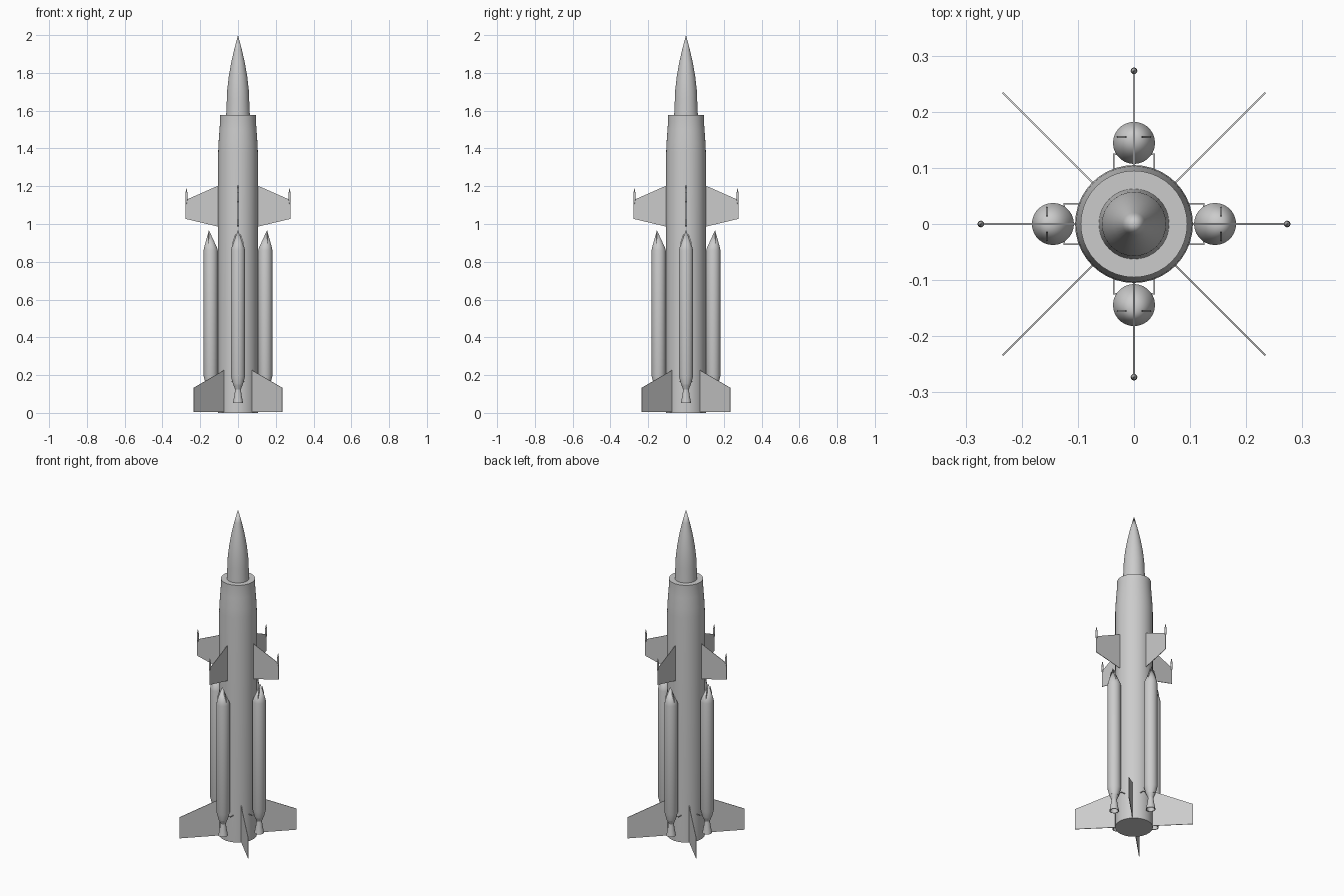
import bpy, bmesh, math
from mathutils import Matrix, Vector

if "Cube" in bpy.data.objects:
    bpy.data.objects.remove(bpy.data.objects["Cube"])

grey = bpy.data.materials.new("light grey")
grey.diffuse_color = (0.6, 0.6, 0.6, 1)
grey.use_nodes = True
grey.node_tree.nodes["Principled BSDF"].inputs["Base Color"].default_value = grey.diffuse_color


def finish(name, bm, angle=0.0, smooth=False):
    bmesh.ops.remove_doubles(bm, verts=bm.verts, dist=1e-5)
    bmesh.ops.recalc_face_normals(bm, faces=bm.faces)
    me = bpy.data.meshes.new(name)
    bm.to_mesh(me)
    bm.free()
    me.materials.append(grey)
    ob = bpy.data.objects.new(name, me)
    bpy.context.collection.objects.link(ob)
    ob.rotation_euler.z = angle
    if smooth:
        bpy.ops.object.select_all(action='DESELECT')
        bpy.context.view_layer.objects.active = ob
        ob.select_set(True)
        bpy.ops.object.shade_smooth_by_angle(angle=math.radians(25))
    return ob


def lathe(name, profile, sides=32, angle=0.0):
    """Revolve (radius, z, optional x centre) points about z."""
    bm = bmesh.new()
    rings = []
    for p in profile:
        r, z = p[:2]
        cx = p[2] if len(p) > 2 else 0.0
        rings.append([bm.verts.new((cx + r * math.cos(2 * math.pi * i / sides),
                                    r * math.sin(2 * math.pi * i / sides), z))
                      for i in range(sides)])
    for a, b in zip(rings, rings[1:]):
        for i in range(sides):
            j = (i + 1) % sides
            bm.faces.new((a[i], a[j], b[j], b[i]))
    return finish(name, bm, angle, True)


def plate(name, outline, thick, angle, axis='x', offset=0.0):
    """Thin flat plate; outline is (u, z), u runs along x or y."""
    bm = bmesh.new()
    sides = []
    for t in (-thick / 2, thick / 2):
        sides.append([bm.verts.new((u, t, z) if axis == 'x' else (offset + t, u, z))
                      for u, z in outline])
    bm.faces.new(sides[0])
    bm.faces.new(sides[1][::-1])
    n = len(outline)
    for i in range(n):
        j = (i + 1) % n
        bm.faces.new((sides[0][i], sides[0][j], sides[1][j], sides[1][i]))
    return finish(name, bm, angle)


def bracket(name, z, angle):
    """Square U-shaped strut holding a booster to the body."""
    bm = bmesh.new()
    w = 0.003
    for c, s in (((0.112, 0.036, z), (0.028, w, w)),
                 ((0.112, -0.036, z), (0.028, w, w)),
                 ((0.1245, 0, z), (w, 0.075, w))):
        bmesh.ops.create_cube(bm, size=1, matrix=Matrix.Translation(Vector(c)) @ Matrix.Diagonal((*s, 1)))
    return finish(name, bm, angle)


# Main body and nose
lathe("main_body", [(0, 0), (0.105, 0), (0.105, 1.38), (0.103, 1.43), (0.098, 1.50),
                    (0.095, 1.54), (0.095, 1.577), (0, 1.577)], 40)
lathe("nose_cone", [(0, 1.57), (0.063, 1.57), (0.059, 1.66), (0.057, 1.71), (0.049, 1.78),
                    (0.037, 1.85), (0.020, 1.925), (0, 2.0)], 32)

for k in range(4):
    a = k * math.pi / 2
    # Upper wings with tip pods
    plate("upper_wing", [(0.10, 1.205), (0.277, 1.127), (0.277, 1.027), (0.10, 0.985)], 0.003, a)
    lathe("wing_tip_pod", [(0, 1.10, 0.273), (0.004, 1.115, 0.273), (0.006, 1.14, 0.273),
                           (0.005, 1.165, 0.273), (0, 1.192, 0.273)], 12, a)
    # Lower fins on the diagonals
    plate("tail_fin", [(0.10, 0.228), (0.331, 0.133), (0.331, 0.004), (0.10, 0.004)],
          0.003, a + math.pi / 4)
    # Booster: tank with slanted nose, tapered foot, hollow nozzle
    c = 0.1445
    lathe("booster", [(0, 0.15, c), (0.026, 0.15, c), (0.0375, 0.195, c), (0.0375, 0.86, c),
                      (0.034, 0.875, c + 0.001), (0, 0.968, c + 0.0095)], 28, a)
    lathe("booster_nozzle", [(0.026, 0.152, c), (0.015, 0.125, c), (0.019, 0.095, c),
                             (0.027, 0.052, c), (0.023, 0.052, c), (0.016, 0.095, c),
                             (0, 0.12, c)], 24, a)
    # Small vanes on the booster nose
    for s in (-1, 1):
        plate("booster_nose_vane", [(s * 0.012, 0.88), (s * 0.031, 0.88), (s * 0.029, 0.905),
                                    (s * 0.014, 0.95)], 0.003, a, 'y', 0.155)
    bracket("booster_bracket", 0.165, a)
